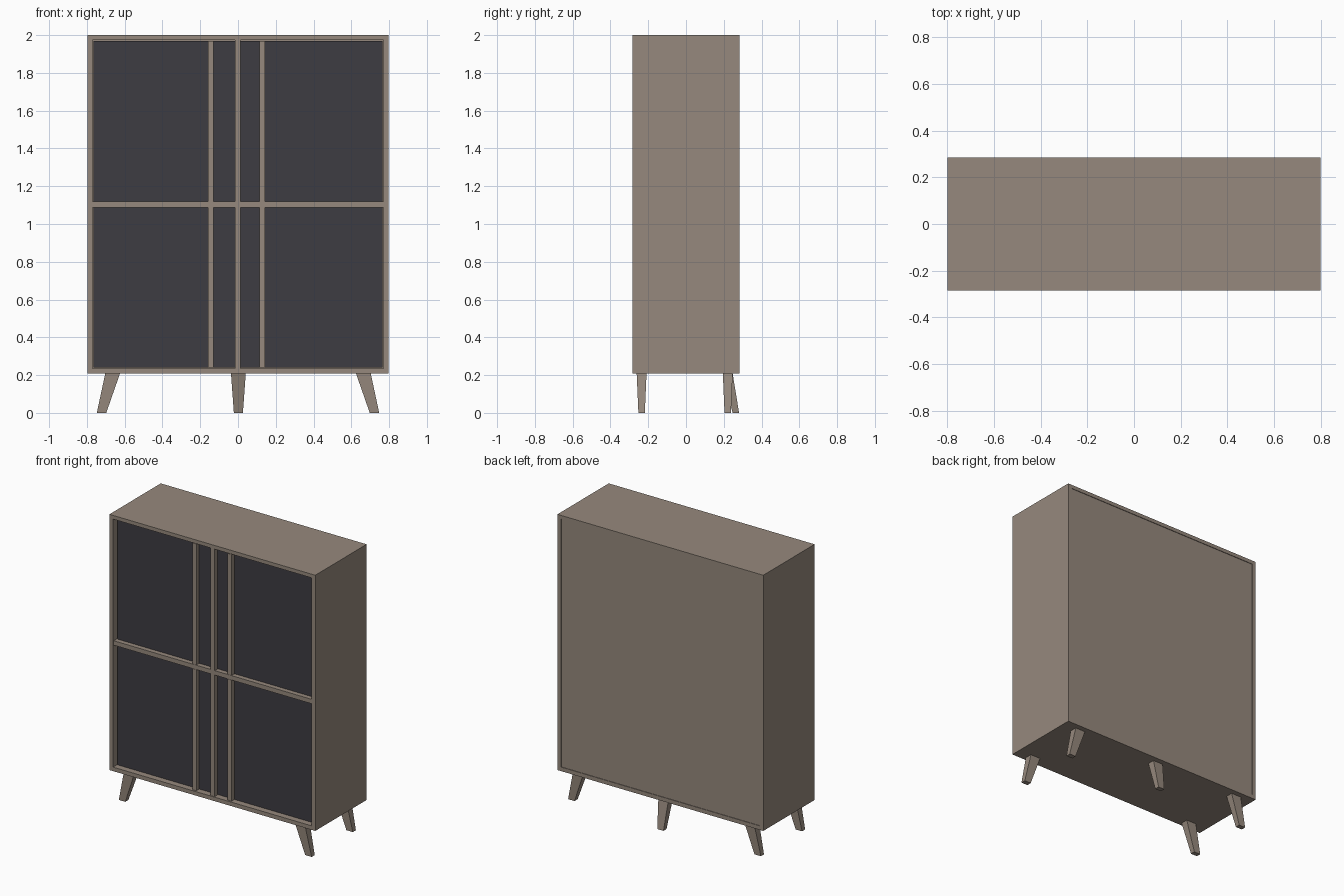
import bpy, bmesh

if "Cube" in bpy.data.objects:
    bpy.data.objects.remove(bpy.data.objects["Cube"])


def material(name, rgb):
    m = bpy.data.materials.new(name)
    m.diffuse_color = (*rgb, 1.0)
    m.use_nodes = True
    m.node_tree.nodes["Principled BSDF"].inputs["Base Color"].default_value = m.diffuse_color
    return m


WOOD = material("taupe wood", (0.305, 0.25, 0.205))
DARK = material("charcoal door", (0.048, 0.045, 0.054))


def prism(name, bottom, top, z0, z1, mat):
    """Four-sided solid between two rectangles (x0, x1, y0, y1)."""
    bm = bmesh.new()
    rings = []
    for (x0, x1, y0, y1), z in ((bottom, z0), (top, z1)):
        rings.append([bm.verts.new((x, y, z)) for x, y in
                      ((x0, y0), (x1, y0), (x1, y1), (x0, y1))])
    lo, hi = rings
    bm.faces.new(lo[::-1])
    bm.faces.new(hi)
    for i in range(4):
        j = (i + 1) % 4
        bm.faces.new((lo[i], lo[j], hi[j], hi[i]))
    me = bpy.data.meshes.new(name)
    bm.to_mesh(me)
    bm.free()
    me.materials.append(mat)
    ob = bpy.data.objects.new(name, me)
    bpy.context.collection.objects.link(ob)
    return ob


def box(name, x0, x1, y0, y1, z0, z1, mat=WOOD):
    r = (x0, x1, y0, y1)
    return prism(name, r, r, z0, z1, mat)


W, D = 0.798, 0.284           # half width, half depth
Z0, Z1, Z2, Z3 = 0.208, 0.236, 1.974, 2.0
T = 0.028                     # board thickness
FRONT = -0.277                # front of divider, shelf and handles
DOOR = -0.245                 # front of doors

# Carcass
box("top_board", -W, W, -D, D, Z2, Z3)
box("bottom_board", -W, W, -D, D, Z0, Z1)
box("left_side", -W, -W + T, -D, D, Z1, Z2)
box("right_side", W - T, W, -D, D, Z1, Z2)
box("back_panel", -W + T, W - T, D - 0.02, D - 0.004, Z1, Z2)
box("centre_divider", -0.016, 0.013, FRONT - 0.002, D - 0.02, Z1, Z2)
for side, x0, x1 in (("left", -W + T, -0.016), ("right", 0.013, W - T)):
    box(side + "_shelf", x0, x1, FRONT, D - 0.02, 1.088, 1.119)

# Doors with full-height handle strips
columns = (("left", -0.764, -0.017, -0.159), ("right", 0.014, 0.766, 0.114))
rows = (("lower", 0.239, 1.087), ("upper", 1.12, 1.968))
for side, x0, x1, hx in columns:
    for level, z0, z1 in rows:
        box(f"{level}_{side}_door", x0, x1, DOOR, DOOR + 0.02, z0, z1, DARK)
        box(f"{level}_{side}_handle", hx, hx + 0.03, FRONT, DOOR, z0, z1)

# Corner legs splayed sideways
for row, y in (("front", -0.235), ("back", 0.221)):
    for side, s in (("left", -1), ("right", 1)):
        bx, tx = s * 0.7225, s * 0.664
        prism(f"{row}_{side}_leg",
              (bx - 0.025, bx + 0.025, y - 0.017, y + 0.017),
              (tx - 0.039, tx + 0.039, y - 0.026, y + 0.026), 0, Z0, WOOD)

# Middle back leg splayed backwards
prism("middle_back_leg", (-0.022, 0.026, 0.247, 0.281),
      (-0.037, 0.041, 0.195, 0.247), 0, Z0, WOOD)
